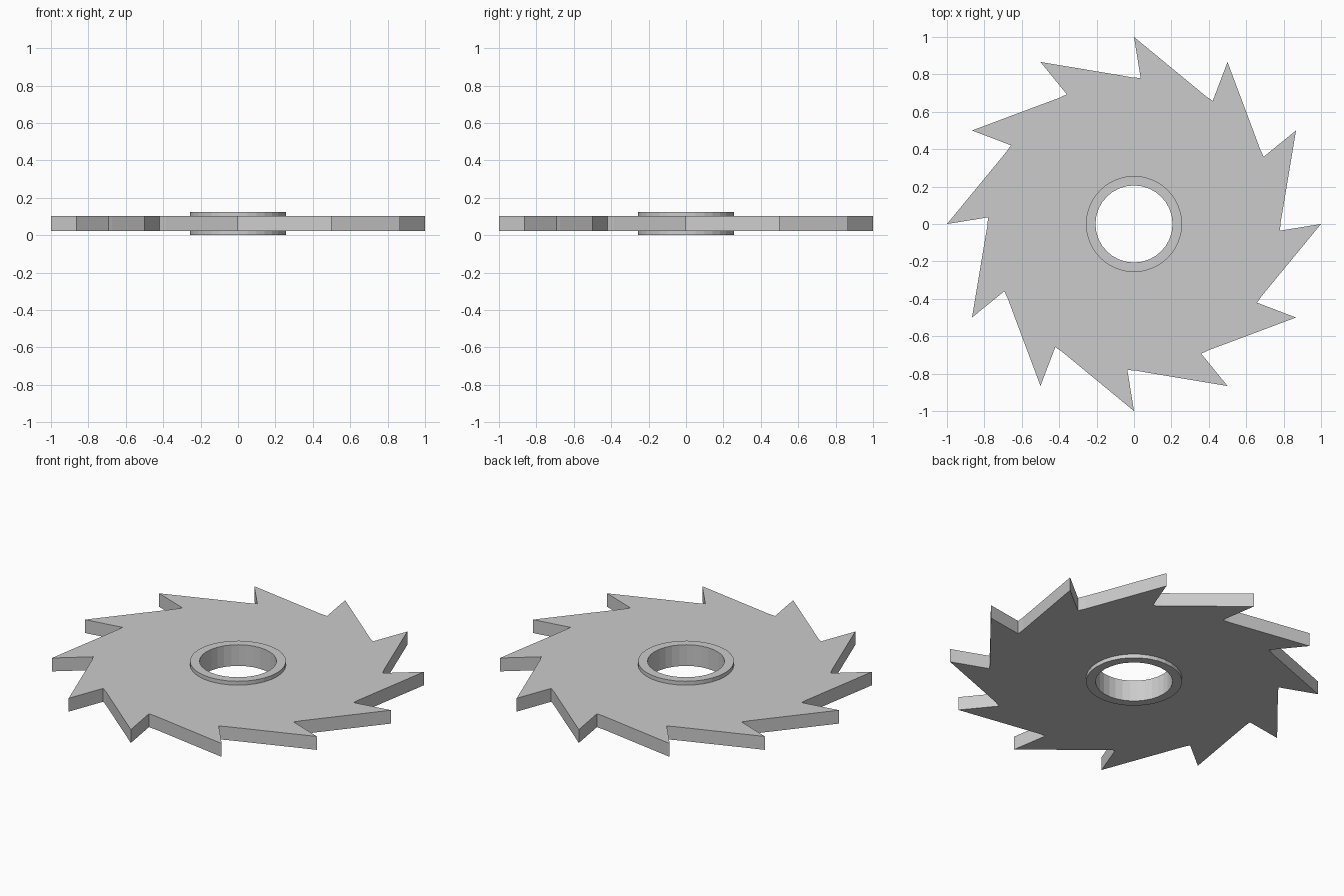
import bpy, bmesh
from math import cos, sin, radians, pi

if "Cube" in bpy.data.objects:
    bpy.data.objects.remove(bpy.data.objects["Cube"])

TEETH, SIDES = 12, 32
R_HUB, R_BORE = 0.257, 0.206
Z0, Z1, Z2, Z3 = 0.0, 0.023, 0.102, 0.125


def polar(r, deg, z=0.0):
    return (r * cos(radians(deg)), r * sin(radians(deg)), z)


def ring(bm, pts):
    vs = [bm.verts.new(p) for p in pts]
    return vs, [bm.edges.new((vs[i], vs[(i + 1) % len(vs)])) for i in range(len(vs))]


def walls(bm, a, b):
    n = len(a)
    for i in range(n):
        j = (i + 1) % n
        bm.faces.new((a[i], a[j], b[j], b[i]))


# Raked tooth outline: tip, undercut root, gullet floor
outline = []
for k in range(TEETH):
    a = k * 360 / TEETH
    outline += [(1.0, a), (0.781, a - 2.6), (0.784, a + 0.6)]

bm = bmesh.new()

# Blade faces, open where the hub sits
rims, hubs = [], []
for z in (Z1, Z2):
    rim, e1 = ring(bm, [polar(r, a, z) for r, a in outline])
    hub, e2 = ring(bm, [polar(R_HUB, i * 360 / SIDES, z) for i in range(SIDES)])
    bmesh.ops.triangle_fill(bm, edges=e1 + e2, use_beauty=True, normal=(0, 0, 1))
    rims.append(rim)
    hubs.append(hub)
walls(bm, *rims)

# Raised collar on both sides, with the bore through it
loops = [hubs[0]]
for r, z in ((R_HUB, Z0), (R_BORE, Z0), (R_BORE, Z3), (R_HUB, Z3)):
    loops.append(ring(bm, [polar(r, i * 360 / SIDES, z) for i in range(SIDES)])[0])
loops.append(hubs[1])
for a, b in zip(loops, loops[1:]):
    walls(bm, a, b)

bmesh.ops.recalc_face_normals(bm, faces=bm.faces)
bmesh.ops.dissolve_limit(bm, angle_limit=radians(0.5), verts=[], edges=[
    e for e in bm.edges if len(e.link_faces) == 2 and e.calc_face_angle(pi) < 0.001])
mesh = bpy.data.meshes.new("toothed_cutter_wheel")
bm.to_mesh(mesh)
bm.free()
obj = bpy.data.objects.new("toothed_cutter_wheel", mesh)
bpy.context.collection.objects.link(obj)
